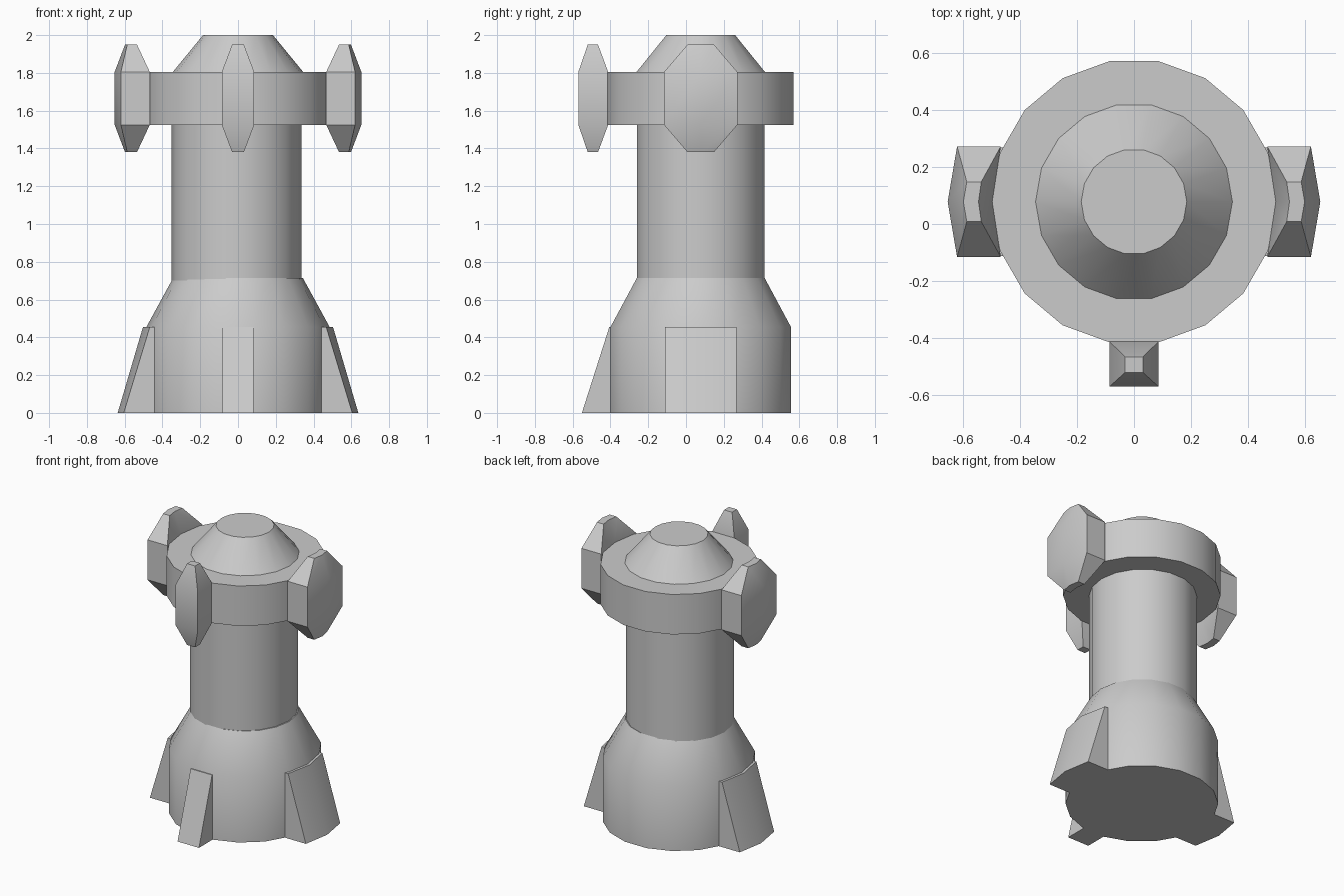
import bpy, math

if "Cube" in bpy.data.objects:
    bpy.data.objects.remove(bpy.data.objects["Cube"])

CY = 0.078      # y of the main axis
SIDES = 18


def make(name, verts, faces):
    me = bpy.data.meshes.new(name)
    me.from_pydata(verts, [], faces)
    me.update()
    ob = bpy.data.objects.new(name, me)
    bpy.context.collection.objects.link(ob)
    bpy.ops.object.select_all(action='DESELECT')
    bpy.context.view_layer.objects.active = ob
    ob.select_set(True)
    bpy.ops.object.mode_set(mode='EDIT')
    bpy.ops.mesh.select_all(action='SELECT')
    bpy.ops.mesh.normals_make_consistent(inside=False)
    bpy.ops.object.mode_set(mode='OBJECT')
    bpy.ops.object.shade_smooth_by_angle(angle=math.radians(30))
    return ob


def loft(name, rings):
    """Skin equal-length closed rings and cap both ends."""
    n = len(rings[0])
    verts = [v for r in rings for v in r]
    faces = [(k * n + i, k * n + (i + 1) % n, (k + 1) * n + (i + 1) % n, (k + 1) * n + i)
             for k in range(len(rings) - 1) for i in range(n)]
    faces += [tuple(range(n)), tuple(range(len(verts) - n, len(verts)))]
    return make(name, verts, faces)


def lathe(name, profile, cx=0.0):
    step = 2 * math.pi / SIDES
    return loft(name, [[(cx + r * math.cos(i * step), CY + r * math.sin(i * step), z)
                        for i in range(SIDES)] for r, z in profile])


# Turned body parts
lathe("base", [(0.485, 0), (0.485, 0.455), (0.343, 0.715)])
lathe("column", [(0.343, 0.70), (0.343, 1.54)], -0.008)
lathe("collar_and_cap", [(0.345, 1.525), (0.5, 1.525), (0.5, 1.805),
                         (0.345, 1.805), (0.185, 2.0)])


def side_section(s, z, hw, inner_edge, inner_mid, outer_edge, outer_mid):
    """Bowed cross-section of a side fin, s = -1 left, +1 right."""
    return [(s * x, CY + y, z) for x, y in
            [(inner_edge, -hw), (outer_edge, -hw), (outer_mid, 0),
             (outer_edge, hw), (inner_edge, hw), (inner_mid, 0)]]


def front_section(z, hw, y_in, y_out):
    return [(-hw, y_in, z), (-hw, y_out, z), (hw, y_out, z), (hw, y_in, z)]


# Side fins and collar blades
for s, side in ((-1, "left"), (1, "right")):
    loft(side + "_base_fin", [side_section(s, 0, 0.19, 0.42, 0.42, 0.605, 0.637),
                              side_section(s, 0.455, 0.19, 0.42, 0.42, 0.467, 0.503)])
    tip = (0.07, 0.535, 0.545, 0.586, 0.598)
    mid = (0.194, 0.467, 0.497, 0.62, 0.653)
    loft(side + "_blade", [side_section(s, 1.38, *tip), side_section(s, 1.525, *mid),
                           side_section(s, 1.805, *mid), side_section(s, 1.95, *tip)])

# Front fin and blade
loft("front_base_fin", [front_section(0, 0.083, -0.36, -0.551),
                        front_section(0.455, 0.083, -0.36, -0.406)])
tip, mid = (0.031, -0.466, -0.52), (0.086, -0.412, -0.57)
loft("front_blade", [front_section(1.38, *tip), front_section(1.525, *mid),
                     front_section(1.805, *mid), front_section(1.95, *tip)])
